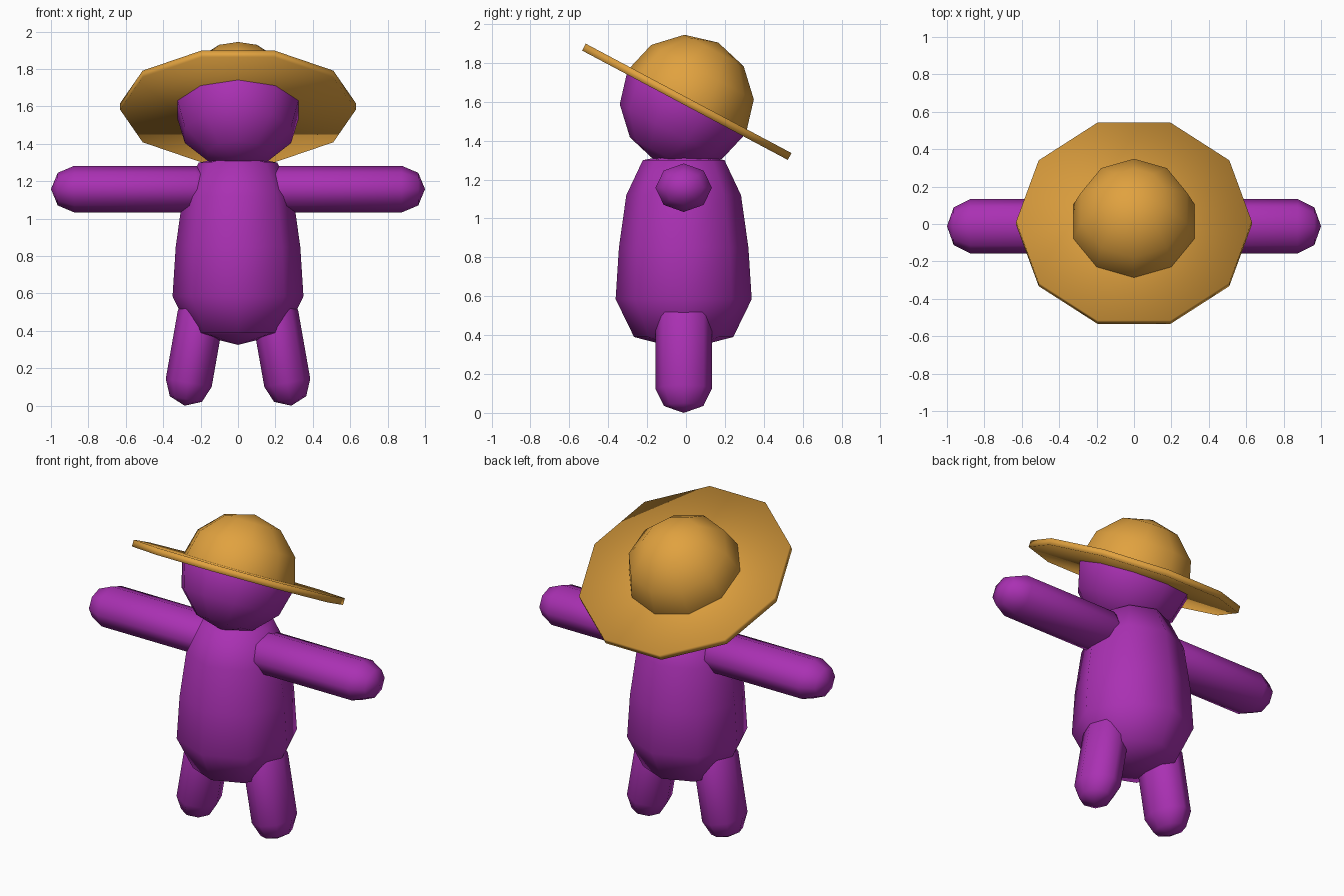
import bpy
import bmesh
from math import cos, sin, pi, radians
from mathutils import Matrix, Vector

cube = bpy.data.objects.get("Cube")
if cube:
    bpy.data.objects.remove(cube, do_unlink=True)


def make_material(name, rgb):
    mat = bpy.data.materials.new(name)
    mat.use_nodes = True
    color = (*rgb, 1.0)
    mat.diffuse_color = color
    mat.node_tree.nodes["Principled BSDF"].inputs["Base Color"].default_value = color
    return mat


purple = make_material("purple", (0.40, 0.03, 0.45))
straw = make_material("straw", (0.75, 0.36, 0.05))


def finish(name, bm, mats, location, rotation=(0, 0, 0), scale=(1, 1, 1)):
    """Turn a bmesh into a smooth-shaded, placed object."""
    bmesh.ops.recalc_face_normals(bm, faces=bm.faces)
    for face in bm.faces:
        face.smooth = True
    mesh = bpy.data.meshes.new(name)
    bm.to_mesh(mesh)
    bm.free()
    for mat in mats:
        mesh.materials.append(mat)
    obj = bpy.data.objects.new(name, mesh)
    obj.location, obj.rotation_euler, obj.scale = location, rotation, scale
    bpy.context.collection.objects.link(obj)


def lathe(profile, sides):
    """Spin (radius, height) points around z, with a corner on the y axis."""
    bm = bmesh.new()
    verts = [bm.verts.new((0, r, z)) for r, z in profile]
    edges = [bm.edges.new(pair) for pair in zip(verts, verts[1:])]
    bmesh.ops.spin(bm, geom=verts + edges, cent=(0, 0, 0), axis=(0, 0, 1),
                   angle=2 * pi, steps=sides, use_duplicate=False)
    bmesh.ops.remove_doubles(bm, verts=bm.verts, dist=0.0005)
    return bm


def capsule(radius, length):
    """Round-ended limb from z = 0 to z = length."""
    tip, ring = 0.25 * radius, 0.7 * radius
    lower = [(0, 0), (ring, tip), (radius, 0.86 * radius)]
    return lathe(lower + [(r, length - z) for r, z in reversed(lower)], 8)


MID_Y = -0.012
TILT = (radians(-28), 0, 0)
HEAD = Vector((0, 0.004, 1.6))

# Pear-shaped body
finish("body", lathe([(0, 0.325), (0.255, 0.39), (0.35, 0.585), (0.333, 0.85),
                      (0.295, 1.12), (0.21, 1.3), (0, 1.34)], 8),
       [purple], (0, MID_Y, 0))

# Arms and legs, slightly flattened
for side, label in ((1, "left"), (-1, "right")):
    finish(label + "_arm", capsule(0.145, 0.9), [purple],
           (side * 0.1, MID_Y, 1.158), (0, side * pi / 2, 0), (0.86, 1, 1))
    finish(label + "_leg", capsule(0.145, 0.62), [purple],
           (side * 0.285, MID_Y, 0), (0, -side * radians(10), 0), (0.86, 1, 1))

# Head, whose upper half is the crown of the hat
RADIUS = 0.345
arc = [(RADIUS * sin(k * pi / 6), -RADIUS * cos(k * pi / 6)) for k in range(7)]
bm = lathe(arc, 10)
for face in bm.faces:
    face.material_index = int(face.calc_center_median().z > 0)
finish("head_and_hat_crown", bm, [purple, straw], HEAD, TILT)

# Wide ten-sided hat brim, with corners on the x axis
bm = bmesh.new()
bmesh.ops.create_cone(bm, cap_ends=True, segments=10, radius1=0.63,
                      radius2=0.63, depth=0.04,
                      matrix=Matrix.Rotation(pi / 10, 4, "Z"))
finish("hat_brim", bm, [straw], HEAD, TILT)
